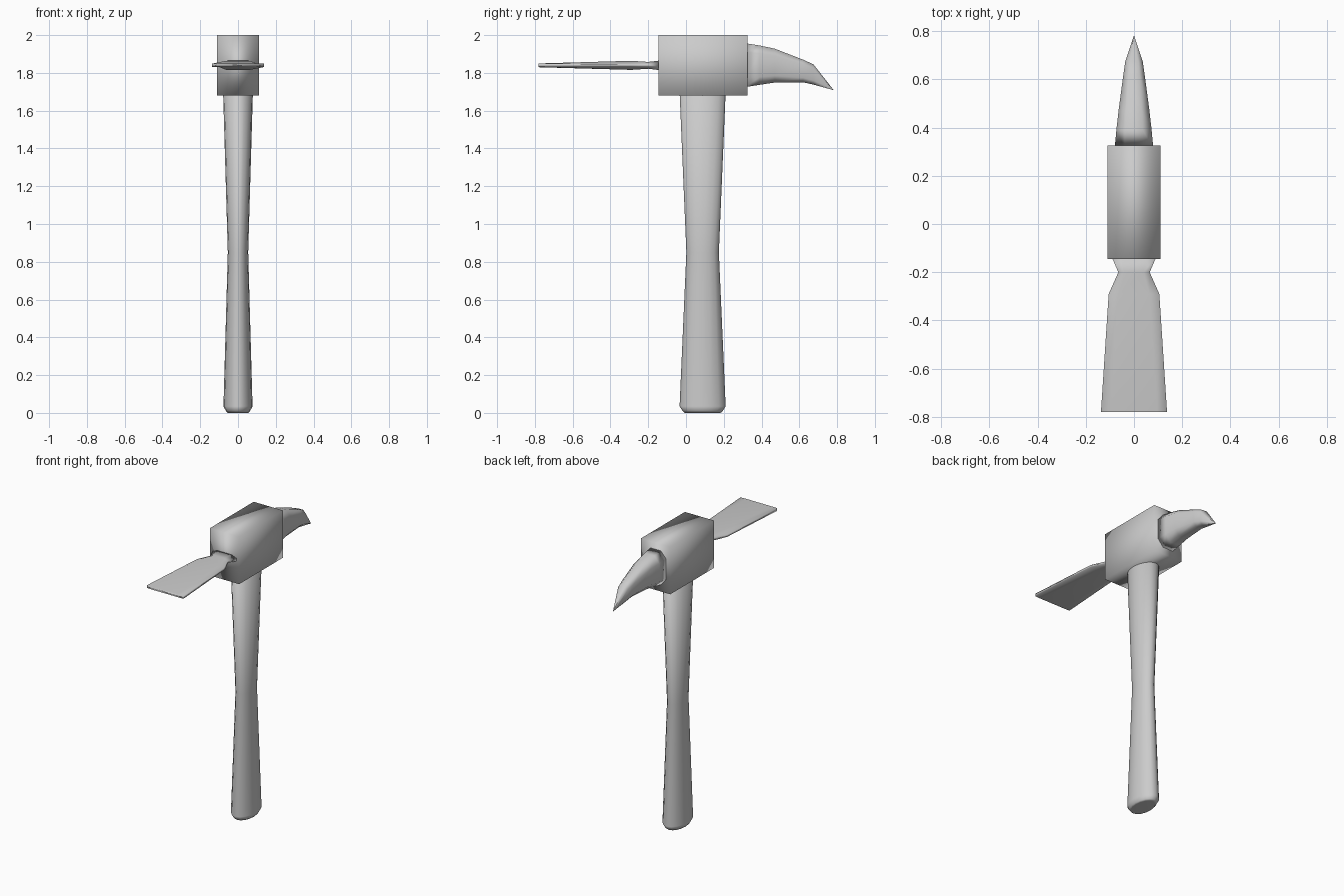
import bpy, bmesh, math

if "Cube" in bpy.data.objects:
    bpy.data.objects.remove(bpy.data.objects["Cube"])


def loft(name, rings):
    """Skin a closed solid through a list of equal-length rings."""
    bm = bmesh.new()
    loops = [[bm.verts.new(p) for p in ring] for ring in rings]
    for a, b in zip(loops, loops[1:]):
        n = len(a)
        for i in range(n):
            j = (i + 1) % n
            bm.faces.new((a[i], a[j], b[j], b[i]))
    bm.faces.new(loops[0])
    bm.faces.new(loops[-1])
    bmesh.ops.remove_doubles(bm, verts=bm.verts, dist=0.0005)
    bmesh.ops.recalc_face_normals(bm, faces=bm.faces)
    mesh = bpy.data.meshes.new(name)
    bm.to_mesh(mesh)
    bm.free()
    mesh.shade_smooth()
    obj = bpy.data.objects.new(name, mesh)
    bpy.context.collection.objects.link(obj)
    # Soft shading dominated by the larger faces
    mod = obj.modifiers.new("Weighted normals", 'WEIGHTED_NORMAL')
    mod.mode = 'FACE_AREA'
    return obj


def oval(z, rx, ry, sides=16, cy=0.088):
    angles = [2 * math.pi * i / sides for i in range(sides)]
    return [(rx * math.cos(a), cy + ry * math.sin(a), z) for a in angles]


def section(y, half, low, high, flat, edge):
    """Eight-sided section across y: flat = top width ratio, edge = side height ratio."""
    mid, h = (low + high) / 2, (high - low) / 2
    f, e = half * flat, h * edge
    return [(x, y, mid + z) for x, z in
            ((half, -e), (half, e), (f, h), (-f, h),
             (-half, e), (-half, -e), (-f, -h), (f, -h))]


# Waisted oval handle with chamfered butt
loft("handle", [oval(0.0, 0.056, 0.095), oval(0.01, 0.064, 0.106),
                oval(0.035, 0.077, 0.122), oval(0.85, 0.054, 0.086),
                oval(1.70, 0.079, 0.122)])

# Rectangular head block
loft("head_block", [[(-0.11, y, 1.68), (0.11, y, 1.68), (0.11, y, 2.0), (-0.11, y, 2.0)]
                    for y in (-0.145, 0.325)])

# Curved pick, tapering to a drooping point
loft("pick_spike", [section(y, w, lo, hi, 0.5, 0.6) for y, w, lo, hi in
                    ((0.315, 0.080, 1.725, 1.957), (0.39, 0.073, 1.737, 1.945),
                     (0.47, 0.064, 1.749, 1.928), (0.62, 0.044, 1.75, 1.87),
                     (0.675, 0.036, 1.738, 1.845), (0.78, 0.001, 1.709, 1.711))])

# Flat adze blade with a pinched neck
loft("adze_blade", [section(y, w, 1.84 - t, 1.84 + t, f, e) for y, w, t, f, e in
                    ((-0.135, 0.093, 0.026, 0.6, 0.4), (-0.20, 0.065, 0.018, 0.6, 0.4),
                     (-0.29, 0.105, 0.024, 0.6, 0.3), (-0.78, 0.137, 0.010, 0.7, 0.9))])
